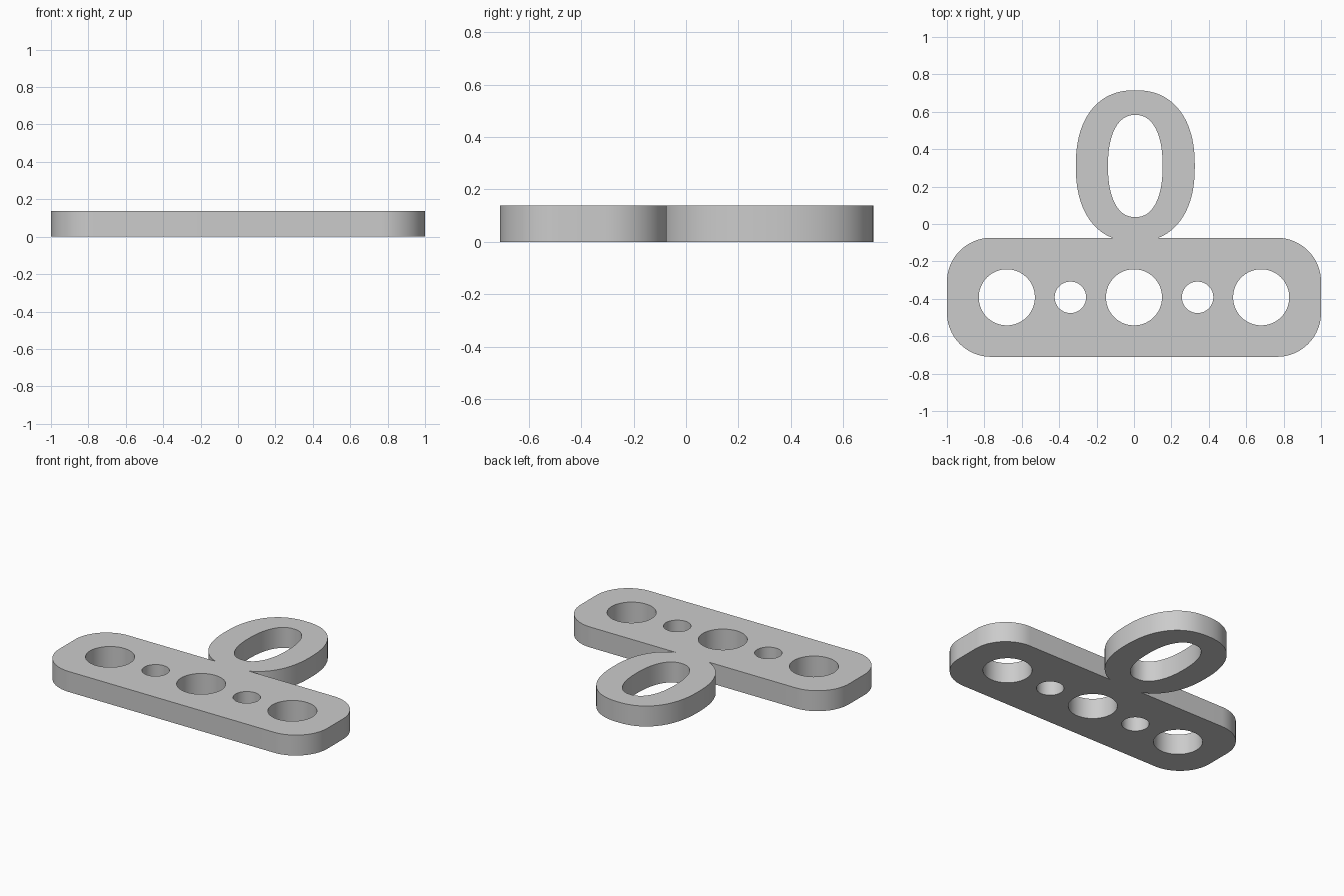
import bpy
import bmesh
from math import cos, sin, pi, radians, copysign

cube = bpy.data.objects.get("Cube")
if cube:
    bpy.data.objects.remove(cube, do_unlink=True)

THICK = 0.138
BAR_Y, BAR_HALF, CORNER = -0.392, 0.318, 0.235
BAR_BACK = BAR_Y + BAR_HALF
RING_X, RING_Y = 0.007, 0.31


def arc(cx, cy, r, start, sweep, n):
    """Points along a circular arc, angles in degrees."""
    angles = [radians(start + sweep * i / n) for i in range(n + 1)]
    return [(cx + r * cos(a), cy + r * sin(a)) for a in angles]


def oval(cx, cy, rx, ry, power, n=120):
    """Closed superellipse, anticlockwise from its lowest point."""
    def bulge(v):
        return copysign(abs(v) ** (2 / power), v)
    angles = [-pi / 2 + 2 * pi * i / n for i in range(n)]
    return [(cx + rx * bulge(cos(a)), cy + ry * bulge(sin(a))) for a in angles]


def add_loop(curve, points):
    spline = curve.splines.new('POLY')
    spline.points.add(len(points) - 1)
    for p, (x, y) in zip(spline.points, points):
        p.co = (x, y, 0, 1)
    spline.use_cyclic_u = True


# Outer outline: oval ring running into a rounded bar
ring = [p for p in oval(RING_X, RING_Y, 0.318, 0.405, 2.3) if p[1] > BAR_BACK + 0.003]
outline = [(RING_X + 0.122, BAR_BACK)] + ring + [(RING_X - 0.122, BAR_BACK)]
dx, dy = 1 - CORNER, BAR_HALF - CORNER
for sx, sy, start in ((-1, 1, 90), (-1, -1, 180), (1, -1, 270), (1, 1, 0)):
    outline += arc(sx * dx, BAR_Y + sy * dy, CORNER, start, 90, 20)

curve = bpy.data.curves.new("tag_plate", 'CURVE')
curve.dimensions = '2D'
curve.fill_mode = 'BOTH'
curve.extrude = THICK / 2
add_loop(curve, outline)

# Ring opening and the row of round holes
add_loop(curve, oval(RING_X, RING_Y, 0.146, 0.273, 2.3))
for x, r in ((-0.68, 0.15), (-0.34, 0.084), (0, 0.15), (0.34, 0.084), (0.68, 0.15)):
    add_loop(curve, arc(x, BAR_Y, r, 0, 360, 64)[:-1])

plate = bpy.data.objects.new("tag_plate", curve)
bpy.context.collection.objects.link(plate)
bpy.ops.object.select_all(action='DESELECT')
plate.select_set(True)
bpy.context.view_layer.objects.active = plate
bpy.ops.object.convert(target='MESH')
plate = bpy.context.object

# Weld caps to walls and stand the plate on the ground
bm = bmesh.new()
bm.from_mesh(plate.data)
bmesh.ops.remove_doubles(bm, verts=bm.verts, dist=0.0001)
bmesh.ops.recalc_face_normals(bm, faces=bm.faces)
bmesh.ops.translate(bm, verts=bm.verts, vec=(0, 0, THICK / 2))
bm.to_mesh(plate.data)
bm.free()
bpy.ops.object.shade_smooth_by_angle(angle=radians(30))

# Plain grey finish
grey = bpy.data.materials.new("plain_grey")
grey.use_nodes = True
colour = (0.6, 0.6, 0.6, 1)
grey.diffuse_color = colour
grey.node_tree.nodes["Principled BSDF"].inputs["Base Color"].default_value = colour
plate.data.materials.clear()
plate.data.materials.append(grey)
